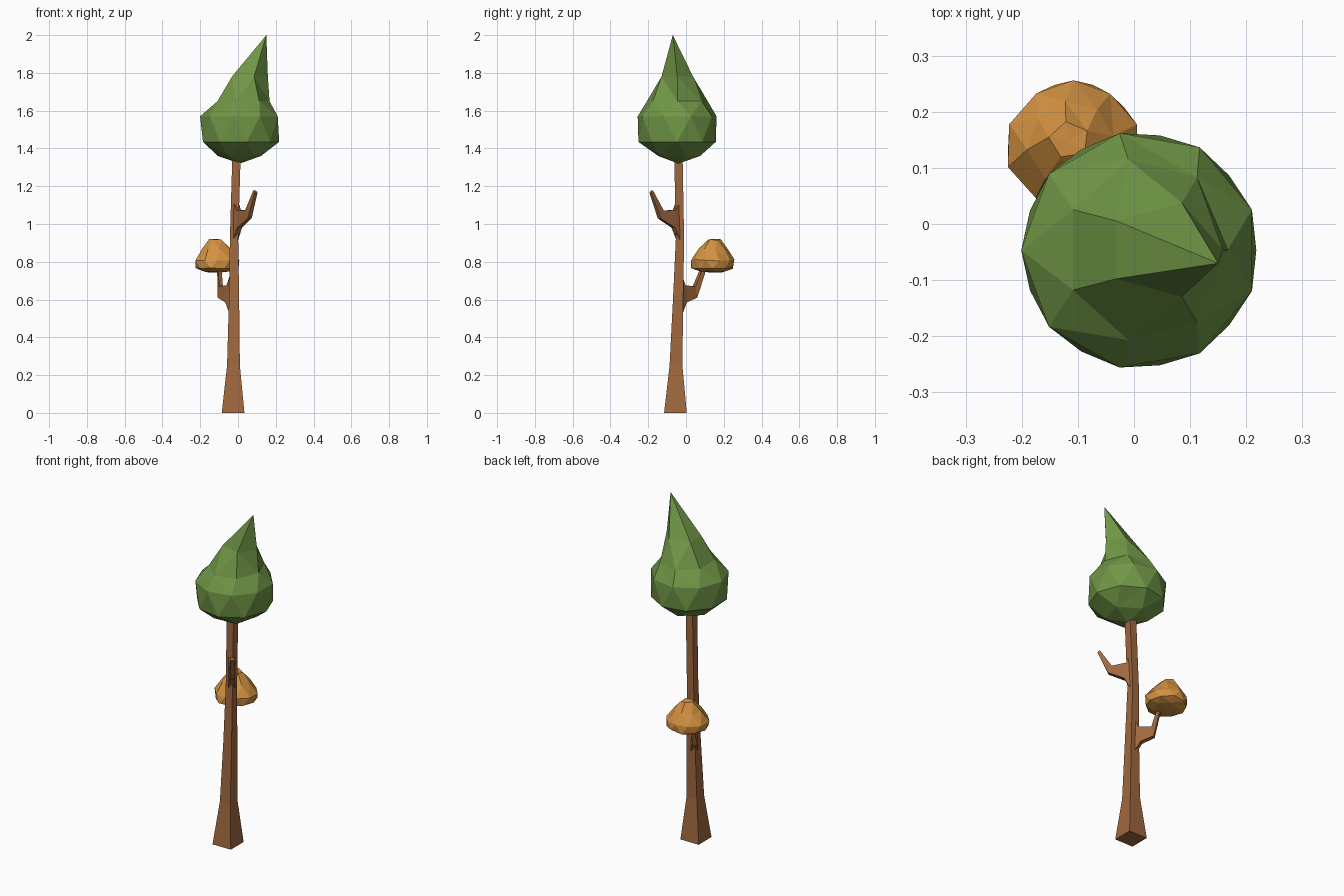
import bpy, bmesh, math, random
from mathutils import Vector

if "Cube" in bpy.data.objects:
    bpy.data.objects.remove(bpy.data.objects["Cube"])

random.seed(4)


def material(name, rgb):
    m = bpy.data.materials.new(name)
    m.diffuse_color = (*rgb, 1)
    m.use_nodes = True
    m.node_tree.nodes["Principled BSDF"].inputs["Base Color"].default_value = m.diffuse_color
    return m


BROWN = material("bark brown", (0.352, 0.138, 0.048))
GREEN = material("leaf green", (0.162, 0.305, 0.061))
ORANGE = material("autumn orange", (0.658, 0.287, 0.054))


def bridge(bm, a, b):
    """Triangulate between two rings of (angle, vert), counts may differ."""
    i = j = 0
    na, nb = len(a), len(b)
    ang = lambda r, k: r[k % len(r)][0] + 2 * math.pi * (k // len(r))
    while i < na or j < nb:
        va, vb = a[i % na][1], b[j % nb][1]
        if j >= nb or (i < na and ang(a, i + 1) <= ang(b, j + 1)):
            i += 1
            tri = (va, a[i % na][1], vb)
        else:
            j += 1
            tri = (va, b[j % nb][1], vb)
        if len(set(tri)) == 3:
            bm.faces.new(tri)


def finish(name, bm, mat):
    bmesh.ops.recalc_face_normals(bm, faces=bm.faces)
    me = bpy.data.meshes.new(name)
    bm.to_mesh(me)
    bm.free()
    me.materials.append(mat)
    ob = bpy.data.objects.new(name, me)
    bpy.context.collection.objects.link(ob)
    return ob


def crown(name, rings, mat, jitter=0.0):
    """Faceted crown; ring = (sides, turn, centre x, centre y, z, radius x, radius y)."""
    bm = bmesh.new()
    loops = []
    for n, turn, cx, cy, z, rx, ry in rings:
        loop = []
        for k in range(n):
            t = 2 * math.pi * (k + turn) / n
            s = 1 + random.uniform(-jitter, jitter)
            dz = random.uniform(-jitter, jitter) * 0.1
            loop.append((t, bm.verts.new((cx + rx * s * math.cos(t),
                                          cy + ry * s * math.sin(t), z + dz))))
        loops.append(loop)
    for a, b in zip(loops, loops[1:]):
        bridge(bm, a, b)
    return finish(name, bm, mat)


def square_loft(name, sections):
    """Skin a chain of four-cornered sections and cap both ends."""
    bm = bmesh.new()
    loops = [[bm.verts.new(p) for p in s] for s in sections]
    for a, b in zip(loops, loops[1:]):
        for k in range(4):
            bm.faces.new((a[k], a[(k + 1) % 4], b[(k + 1) % 4], b[k]))
    bm.faces.new(loops[0])
    bm.faces.new(loops[-1])
    return finish(name, bm, BROWN)


def branch(name, direction, stations):
    """Station = lower edge point, upper edge point, half width."""
    side = Vector((-direction[1], direction[0], 0)).normalized()
    square_loft(name, [(Vector(lo) - side * w, Vector(lo) + side * w,
                        Vector(up) + side * w, Vector(up) - side * w)
                       for lo, up, w in stations])


# Trunk: square, flared at the foot
corners = ((-1, -1), (1, -1), (1, 1), (-1, 1))
square_loft("trunk", [[(x + r * a, y + r * b, z) for a, b in corners]
                      for x, y, z, r in ((-.026, -.056, 0, .06),
                                         (-.024, -.053, .25, .034),
                                         (-.021, -.042, .6, .027),
                                         (-.021, -.032, .92, .022),
                                         (-.008, -.040, 1.36, .022))])

# Bare upper branch
branch("upper_branch", (.6, -.8), (
    ((-.018, -.035, .90), (-.018, -.035, 1.14), .018),
    ((.008, -.067, .98), (.002, -.06, 1.075), .016),
    ((.062, -.142, 1.03), (.047, -.125, 1.07), .013),
    ((.096, -.188, 1.165), (.088, -.180, 1.178), .009)))

# Lower branch carrying the small crown
branch("lower_branch", (-.6, .8), (
    ((-.022, -.038, .50), (-.022, -.038, .75), .018),
    ((-.055, -.005, .585), (-.048, -.012, .675), .016),
    ((-.097, .052, .61), (-.09, .043, .67), .013),
    ((-.103, .108, .78), (-.098, .092, .79), .010)))

# Large green crown with a leaning tip
crown("main_crown", (
    (1, 0, .01, -.04, 1.32, 0, 0),
    (5, .3, .01, -.045, 1.36, .12, .12),
    (9, .0, .01, -.047, 1.435, .208, .208),
    (9, .5, .011, -.047, 1.57, .212, .212),
    (7, .0, .022, -.046, 1.65, .145, .165),
    (5, .0, .053, -.046, 1.78, .105, .088),
    (1, 0, .15, -.07, 2.0, 0, 0)), GREEN)

# Small orange crown
crown("small_crown", (
    (1, 0, -.105, .14, .74, 0, 0),
    (6, .2, -.107, .14, .745, .07, .07),
    (10, .0, -.108, .14, .768, .113, .115),
    (10, .5, -.108, .14, .808, .117, .119),
    (8, .2, -.110, .145, .868, .078, .076),
    (5, .4, -.115, .15, .917, .036, .034),
    (1, 0, -.115, .15, .92, 0, 0)), ORANGE, 0.05)
